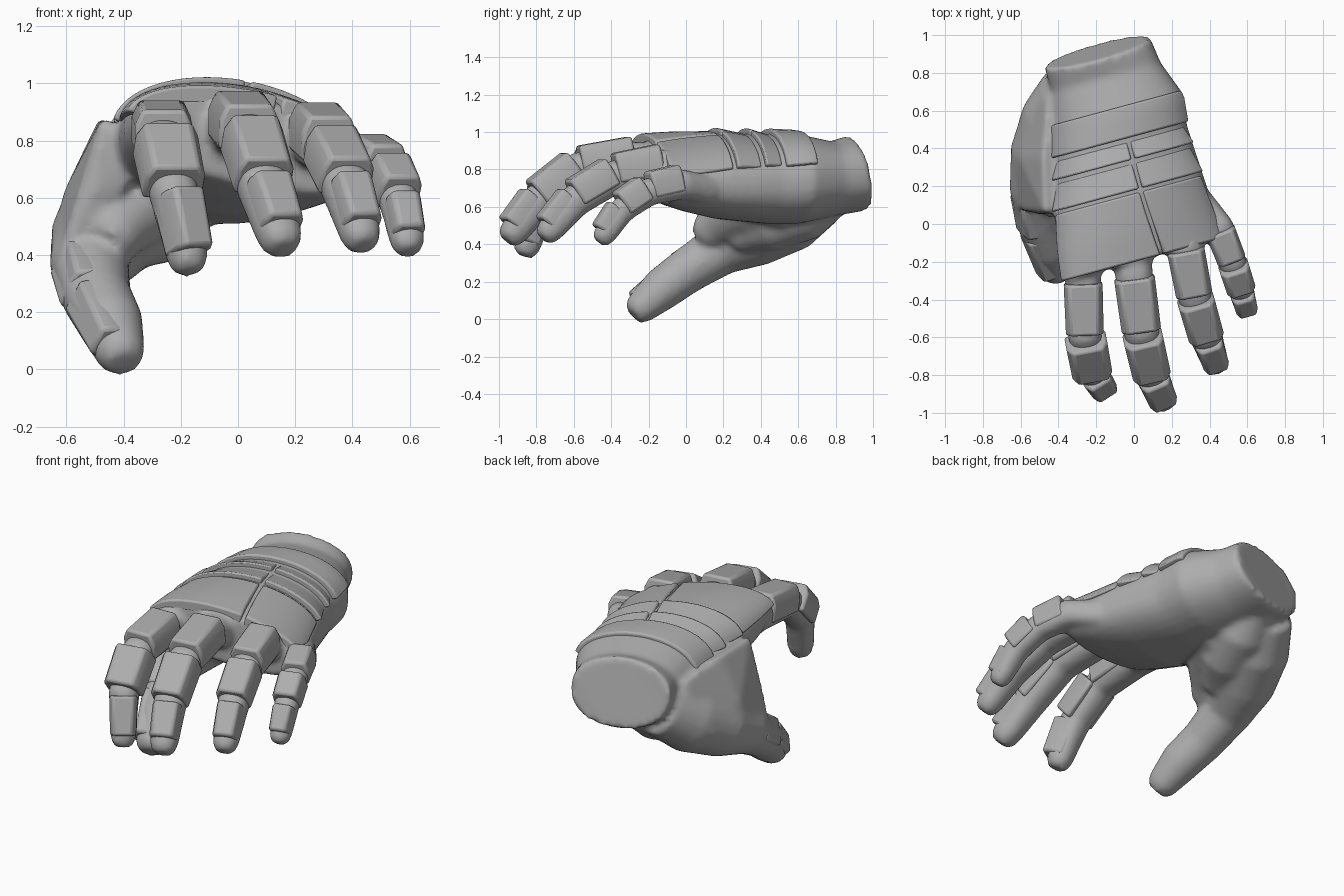
import bpy, bmesh, math
from mathutils import Vector as V

if "Cube" in bpy.data.objects:
    bpy.data.objects.remove(bpy.data.objects["Cube"])

grey = bpy.data.materials.new("grey")
grey.diffuse_color = (0.42, 0.42, 0.42, 1)
grey.use_nodes = True
grey.node_tree.nodes["Principled BSDF"].inputs["Base Color"].default_value = grey.diffuse_color


def finish(name, bm, angle=35, bevel=0):
    bmesh.ops.recalc_face_normals(bm, faces=bm.faces)
    me = bpy.data.meshes.new(name)
    bm.to_mesh(me)
    bm.free()
    me.materials.append(grey)
    ob = bpy.data.objects.new(name, me)
    bpy.context.collection.objects.link(ob)
    bpy.ops.object.select_all(action='DESELECT')
    bpy.context.view_layer.objects.active = ob
    ob.select_set(True)
    if bevel:
        m = ob.modifiers.new("bevel", 'BEVEL')
        m.width, m.segments, m.limit_method = bevel, 2, 'ANGLE'
    bpy.ops.object.shade_smooth_by_angle(angle=math.radians(angle))
    return ob


def loft(bm, rings):
    vs = [[bm.verts.new(p) for p in r] for r in rings]
    n = len(vs[0])
    for a, b in zip(vs, vs[1:]):
        for i in range(n):
            bm.faces.new((a[i], a[(i + 1) % n], b[(i + 1) % n], b[i]))
    bm.faces.new(vs[0])
    bm.faces.new(vs[-1][::-1])


def frame(d, up=V((0, 0, 1))):
    s = d.cross(up).normalized()
    return s, s.cross(d).normalized()


def power(v, e):
    return math.copysign(abs(v) ** e, v)


def tube(bm, pts, radii, e=1.0, n=20):
    # limb with a blunt rounded tip; e below 1 makes it boxier
    pts = [V(p) for p in pts]
    d = (pts[-1] - pts[-2]).normalized()
    r = radii[-1]
    pts += [pts[-1] + d * r * .6, pts[-1] + d * r]
    radii = list(radii) + [r * .88, r * .6]
    rings = []
    for i, p in enumerate(pts):
        t = (pts[min(i + 1, len(pts) - 1)] - pts[max(i - 1, 0)]).normalized()
        s, u = frame(t)
        rings.append([p + s * power(math.cos(k * math.tau / n), e) * radii[i]
                      + u * power(math.sin(k * math.tau / n), e) * radii[i] for k in range(n)])
    loft(bm, rings)


# Palm sections: y at centre, left x, right x, mid z, rise, drop, tilt
PALM = [(.965, -.475, .085, .78, .2, .2, 0), (.82, -.44, .14, .77, .18, .22, 0),
        (.62, -.43, .26, .76, .23, .25, -.01), (.45, -.42, .28, .76, .23, .25, -.025),
        (.15, -.42, .37, .76, .23, .22, -.045), (-.05, -.4, .43, .76, .21, .17, -.07),
        (-.2, -.37, .47, .77, .175, .13, -.08)]


def palm_point(y, a, off=0.0):
    for lo, hi in zip(PALM[1:], PALM):
        if y >= lo[0]:
            break
    f = (y - lo[0]) / (hi[0] - lo[0])
    _, xl, xr, z, up, down, tilt = [l + (h - l) * f for l, h in zip(lo, hi)]
    c, s = math.cos(a), math.sin(a)
    x = (xl + xr) / 2 + ((xr - xl) / 2 + off) * c
    h = (up if s > 0 else down) + off
    lean = -.045 * s * max(0, (y - .8) / .165)
    return V((x, y + .27 * x + lean, z + tilt * c + power(s, .85) * h))


# Fingers: joints, core radii, plate half widths
FINGERS = {
    "index": ([(-.25, .1, .78), (-.27, -.3, .82), (-.26, -.59, .785), (-.225, -.775, .615), (-.18, -.845, .405)],
              (.1, .095, .09, .085, .072), (.103, .11, .078)),
    "middle": ([(-.02, .1, .8), (.0, -.27, .85), (.04, -.57, .80), (.09, -.785, .635), (.142, -.91, .48)],
               (.1, .1, .095, .092, .08), (.108, .105, .083)),
    "ring": ([(.2, .15, .77), (.27, -.12, .81), (.32, -.38, .76), (.38, -.59, .635), (.425, -.72, .485)],
             (.1, .1, .09, .088, .073), (.1, .098, .075)),
    "little": ([(.34, .12, .69), (.45, -.02, .72), (.52, -.2, .68), (.565, -.34, .585), (.59, -.43, .46)],
               (.08, .08, .075, .07, .062), (.08, .08, .063)),
}

# Soft hand: palm, fingers and thumb merged into one skin
bm = bmesh.new()
loft(bm, [[palm_point(s[0], k * math.tau / 32) for k in range(32)] for s in PALM])
for path, radii, _ in FINGERS.values():
    tube(bm, path, radii, .85)
THUMB = [(-.32, .72, .67), (-.4, .55, .555), (-.48, .36, .455), (-.52, .18, .37),
         (-.495, .0, .255), (-.445, -.13, .16), (-.42, -.215, .085)]
tube(bm, THUMB, (.17, .2, .18, .14, .123, .115, .095))
tube(bm, [(-.15, .55, .62), (-.34, .3, .6), (-.42, .17, .5)], (.14, .17, .12))
tube(bm, [(-.2, .82, .7), (-.24, .64, .58), (-.3, .45, .52), (-.36, .35, .48)], (.12, .16, .16, .13))

# Guard over the thumb base, blended into the skin
guard = [(-.46, .66, .83), (-.36, .62, .81), (-.36, .07, .83), (-.475, .055, .88), (-.485, .35, .88),
         (-.38, .07, .66), (-.5, .05, .62), (-.6, .6, .52), (-.53, .71, .6), (-.66, .3, .42),
         (-.63, .08, .38), (-.55, .1, .36), (-.57, .5, .38), (-.4, .4, .5), (-.61, .35, .62),
         (-.4, .76, .72), (-.45, .74, .52), (-.35, .75, .5)]
bmesh.ops.convex_hull(bm, input=[bm.verts.new(p) for p in guard])
hand = finish("hand_skin", bm, 40)
m = hand.modifiers.new("merge", 'REMESH')
m.mode, m.voxel_size, m.use_smooth_shade = 'VOXEL', .018, True
m = hand.modifiers.new("soften", 'SMOOTH')
m.factor, m.iterations = .5, 6


def plate(name, a, b, w, up, low, hint=V((0, 0, 1)), gap=.01, taper=.95):
    # chamfered armour block lying along a limb segment
    a, b = V(a), V(b)
    d = (b - a).normalized()
    s, u = frame(d, hint)
    prof = [(-1, low), (-1, up * .55), (-.75, up), (.75, up), (1, up * .55), (1, low)]
    bm = bmesh.new()
    loft(bm, [[p + s * x * w * k + u * z * k for x, z in prof]
              for p, k in ((a + d * gap, 1), (b - d * gap, taper))])
    finish(name, bm, 35, .014)


# Finger armour: three blocks per finger
for name, (path, radii, widths) in FINGERS.items():
    for i, w in enumerate(widths):
        a, b = V(path[i + 1]), V(path[i + 2])
        if i == 2:
            b = b + (b - a).normalized() * .015
        top = radii[i + 1] + (.03 if i < 2 else .02)
        plate(f"{name}_plate_{i + 1}", a, b, w, top, -.035, taper=.97 if i < 2 else .92)

# Thumb armour on the outer side
side = V((-.9, -.25, .35))
plate("thumb_plate_1", (-.52, .17, .37), (-.49, -.03, .245), .1, .122, -.02, side)
plate("thumb_plate_2", (-.49, -.03, .245), (-.42, -.26, .075), .085, .108, -.02, side, taper=.8)


def back_plate(name, y0, y1, a0, a1, rear, front):
    # curved slab following the back of the hand
    n, rows = 14, 4
    rings = []
    for j in range(n + 1):
        ring = []
        for layer in (0, 1):
            for i in range(rows + 1):
                f = i / rows if layer == 0 else 1 - i / rows
                y = y0 + (y1 - y0) * f
                t = (y - .4) / -.6
                mid = math.radians(83 - 6 * t)
                lo = math.radians(a0) if a0 is not None else mid + .025
                hi = math.radians(a1) if a1 is not None else mid - .025
                off = rear + (front - rear) * f if layer == 0 else -.04
                ring.append(palm_point(y, lo + (hi - lo) * j / n, off))
        rings.append(ring)
    bm = bmesh.new()
    loft(bm, rings)
    finish(name, bm, 35, .01)


# Back-of-hand armour: cuff, then split bands
back_plate("cuff_plate", .64, .465, 16, 170, .02, .028)
for k, (y0, y1, rear, front) in enumerate([(.445, .345, .0, .03), (.325, .18, .0, .03), (.16, -.2, .01, .03)]):
    back_plate(f"right_band_{k + 1}", y0, y1, 18, None, rear, front)
    back_plate(f"left_band_{k + 1}", y0, y1, None, 167, rear, front)
